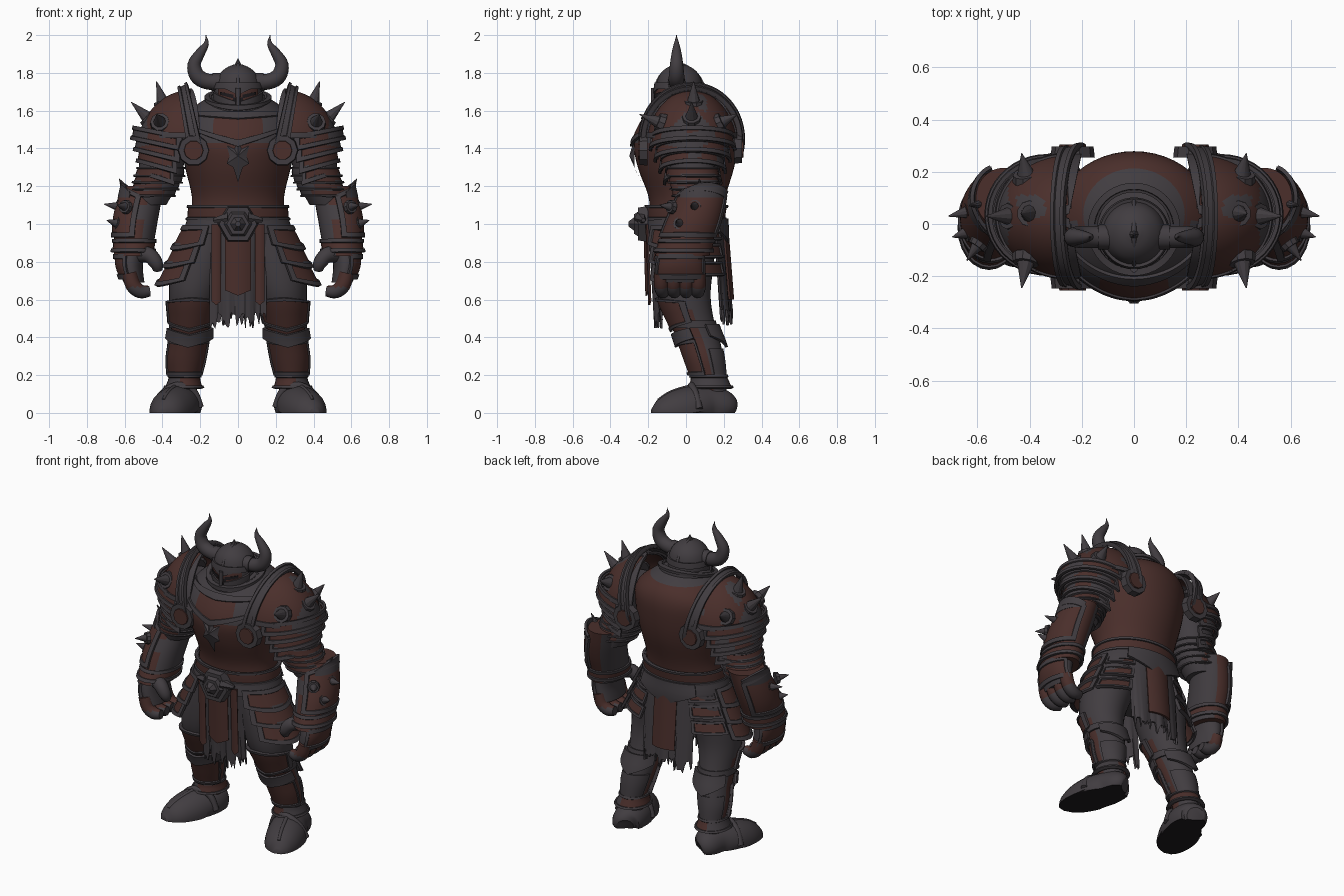
import bpy, bmesh, math, random
from mathutils import Vector, noise

random.seed(4)
if "Cube" in bpy.data.objects:
    bpy.data.objects.remove(bpy.data.objects["Cube"])

STEEL, RUST, DARK = 0, 1, 2
mats = []
for label, col in (("dark steel", (.053, .046, .052)), ("rust red", (.069, .028, .024)),
                   ("black gap", (.012, .010, .012))):
    m = bpy.data.materials.new(label)
    m.use_nodes = True
    m.diffuse_color = (*col, 1)
    m.node_tree.nodes["Principled BSDF"].inputs["Base Color"].default_value = (*col, 1)
    mats.append(m)


def finish(name, bm, mirror):
    bmesh.ops.recalc_face_normals(bm, faces=bm.faces[:])
    for f in bm.faces:
        f.smooth = True
    for e in bm.edges:
        e.smooth = len(e.link_faces) == 2 and e.calc_face_angle(0) < .6
    me = bpy.data.meshes.new(name)
    bm.to_mesh(me)
    bm.free()
    ob = bpy.data.objects.new(name, me)
    bpy.context.collection.objects.link(ob)
    for m in mats:
        me.materials.append(m)
    if mirror:
        ob.modifiers.new("mirror", 'MIRROR').use_mirror_merge = False


def smooth(rows, n=4):
    """Catmull-Rom resampling of rows of numbers."""
    out = []
    for i in range(len(rows) - 1):
        near = (rows[max(i - 1, 0)], rows[i], rows[i + 1], rows[min(i + 2, len(rows) - 1)])
        for t in (k / n for k in range(n)):
            out.append(tuple(.5 * (2*q + (r-p)*t + (2*p - 5*q + 4*r - s)*t*t + (3*q - p - 3*r + s)*t**3)
                             for p, q, r, s in zip(*near)))
    return out + [tuple(rows[-1])]


def skin(name, rings, paint, mirror):
    """Joins rings of points into a closed tube."""
    bm = bmesh.new()
    vs = [[bm.verts.new(p) for p in ring] for ring in rings]
    n = len(vs[0])
    for a, b in zip(vs, vs[1:]):
        for i in range(n):
            bm.faces.new((a[i], b[i], b[(i + 1) % n], a[(i + 1) % n]))
    bm.faces.new(vs[0])
    bm.faces.new(vs[-1])
    bmesh.ops.recalc_face_normals(bm, faces=bm.faces[:])
    for f in bm.faces:
        f.material_index = paint(f.calc_center_median(), f.normal) if callable(paint) else paint
    finish(name, bm, mirror)


def loft(name, rows, paint=STEEL, mirror=True, seg=32):
    """Stacks ellipses (z, x, y, rx, ry); returns them for wrapping plates."""
    rows = smooth(rows)
    turn = [math.tau * i / seg for i in range(seg)]
    skin(name, [[(x + rx * math.sin(a), y - ry * math.cos(a), z) for a in turn]
                for z, x, y, rx, ry in rows], paint, mirror)
    return rows


def tube(name, rows, paint=STEEL, mirror=True, seg=12, floor=None):
    """Sweeps a circle along rows (x, y, z, radius)."""
    rows = smooth(rows) if len(rows) > 2 else rows
    pts = [Vector(r[:3]) for r in rows]
    rings, q, last = [], None, None
    for i, r in enumerate(rows):
        t = (pts[min(i + 1, len(pts) - 1)] - pts[max(i - 1, 0)]).normalized()
        q = t.to_track_quat('Z', 'Y') if q is None else last.rotation_difference(t) @ q
        last = t
        ring = [pts[i] + q @ Vector((math.cos(math.tau * k / seg), math.sin(math.tau * k / seg), 0)) * max(r[3], .002)
                for k in range(seg)]
        if floor is not None:
            for p in ring:
                p.z = max(p.z, floor)
        rings.append(ring)
    skin(name, rings, paint, mirror)


def plate(name, f, fill=RUST, trim=(.1, .15), mirror=True, nu=24, nv=10, thick=.015, lift=.008, closed=False):
    """Thick sheet f(u, v) with a raised steel border."""
    bm = bmesh.new()
    cols = nu if closed else nu + 1
    vs = [[bm.verts.new(f(i / nu, j / nv)) for j in range(nv + 1)] for i in range(cols)]
    border = []
    for i in range(nu):
        for j in range(nv):
            a, b = vs[i], vs[(i + 1) % cols]
            face = bm.faces.new((a[j], a[j + 1], b[j + 1], b[j]))
            u, v = (i + .5) / nu, (j + .5) / nv
            edge = min(v, 1 - v) < trim[1] or (not closed and min(u, 1 - u) < trim[0])
            face.material_index = STEEL if edge else fill(face.calc_center_median()) if callable(fill) else fill
            if edge:
                border.append(face)
    bm.normal_update()
    if border and lift:
        bmesh.ops.inset_region(bm, faces=border, thickness=.002, depth=lift)
    bmesh.ops.solidify(bm, geom=bm.faces[:], thickness=thick)
    finish(name, bm, mirror)


def wrap(name, rows, arc, top, low, off=.012, flare=0, **kw):
    """Plate wrapped round a loft, from angle to angle (0 = front, 90 = left)."""
    def f(u, v):
        a = math.radians(arc[0] + (arc[1] - arc[0]) * u)
        t, l = (e(u) if callable(e) else e for e in (top, low))
        z = t + (l - t) * v
        p, q = next(((p, q) for p, q in zip(rows, rows[1:]) if p[0] >= z >= q[0]), (rows[0],) * 2 if z > rows[0][0] else (rows[-1],) * 2)
        k = (p[0] - z) / (p[0] - q[0]) if p[0] != q[0] else 0
        _, x, y, rx, ry = (m + (n - m) * k for m, n in zip(p, q))
        grow = off + flare * v
        return (x + (rx + grow) * math.sin(a), y - (ry + grow) * math.cos(a), z)
    plate(name, f, closed=arc[1] - arc[0] == 360, **kw)


def worn(test):
    """Rust where the test holds, with steel showing in worn patches."""
    return lambda c, n=None: RUST if test(c, n) and noise.noise(c * 8) < .45 else STEEL


vee = lambda base, rise: lambda u: base + rise * abs(2 * u - 1)
STRIP = dict(trim=(0, 1), lift=0)

# Torso, breastplate and collar
torso = loft("torso", [(1.69, 0, .02, .12, .12), (1.63, 0, .04, .22, .195), (1.55, 0, .025, .295, .25),
                       (1.43, 0, 0, .305, .275), (1.3, 0, 0, .28, .255), (1.15, 0, .005, .245, .205),
                       (1.04, 0, 0, .25, .19), (.93, 0, 0, .25, .18), (.78, 0, 0, .18, .14)],
             lambda c, n: RUST if 1.06 < c.z < (1.645 if c.y > 0 else 1.42) and abs(c.x) < .27 else STEEL, False, 48)
wrap("breastplate", torso, (-62, 62), 1.59, vee(1.41, .11), mirror=False, trim=(.05, .2), nu=40,
     fill=worn(lambda c, n: abs(c.x) < .13))


def collar(u, v):
    a = math.tau * u
    r = .205 - .05 * v * (1 - v) - .035 * (1 - v)
    dip = .05 * max(0, 1 - 6 * min(u, 1 - u)) * v
    return (r * math.sin(a), -.02 - r * math.cos(a), 1.625 - .045 * math.cos(a) + (.5 - v) * .1 - dip)


plate("collar", collar, STEEL, (0, .25), False, nu=40, thick=.025, closed=True)

# Chest ornament, a pointed badge
bm = bmesh.new()
half = [(0, .12), (.02, .06), (.06, .075), (.045, .02), (.06, -.02), (.025, -.04), (0, -.12)]
edge = [bm.verts.new((x, -.272, 1.34 + z)) for x, z in half + [(-x, z) for x, z in half[-2:0:-1]]]
mid = bm.verts.new((0, -.3, 1.36))
for i, e in enumerate(edge):
    bm.faces.new((e, edge[(i + 1) % len(edge)], mid))
bm.faces.new(edge)
for v in edge:
    v.co.y += .035 if v.co.z < 1.27 else 0
finish("chest_ornament", bm, False)

# Helmet with face guard, crest and horns
helmet = loft("helmet", [(1.845, 0, -.035, .02, .02), (1.825, 0, -.035, .065, .07), (1.78, 0, -.035, .108, .11),
                         (1.7, 0, -.035, .126, .126), (1.6, 0, -.035, .115, .124), (1.48, 0, -.04, .1, .11)], mirror=False)
wrap("face_shadow", helmet, (-12, 12), 1.67, 1.5, .004, mirror=False, fill=DARK, trim=(0, 0), thick=.004)
wrap("face_band", helmet, (-55, 55), 1.725, 1.65, .004, mirror=False, trim=(0, 0), thick=.004)
wrap("eye_slit", helmet, (10, 45), lambda u: 1.685 + .015 * u, lambda u: 1.665 + .02 * u, .01,
     fill=DARK, trim=(0, 0), thick=.004)
wrap("cheek_guard", helmet, (7, 75), lambda u: 1.65 + .05 * u, 1.49, .012, **STRIP)
wrap("brow_band", helmet, (-180, 180), 1.75, lambda u: 1.715 - .03 * max(0, 1 - abs(2 * u - 1) * 6),
     .012, mirror=False, nu=48, **STRIP)
tube("nose_guard", [(0, -.172, 1.72, .014), (0, -.178, 1.58, .008)], mirror=False)
tube("helmet_crest", [(0, -.158, 1.74, .008), (0, -.125, 1.795, .008), (0, -.035, 1.845, .01),
                      (0, .055, 1.795, .008), (0, .09, 1.74, .008)], mirror=False)
tube("helmet_point", [(0, -.04, 1.83, .025), (0, -.04, 1.875, 0)], mirror=False, seg=8)
tube("horn_socket", [(.09, -.05, 1.75, .048), (.138, -.05, 1.752, .047)])
tube("horn", [(.09, -.05, 1.75, .04), (.165, -.05, 1.755, .042), (.216, -.05, 1.785, .041), (.232, -.05, 1.845, .035),
              (.2, -.05, 1.905, .026), (.168, -.05, 1.955, .014), (.17, -.05, 2, 0)], seg=16)


# Shoulder guards: dome, arched rim, hanging bands, discs
def dome(u, v):
    a, e = math.radians(200 * (u - .5)), math.radians(88 - 86 * v)
    return (.25 + .275 * math.cos(e) * math.cos(a), .03 + .235 * math.cos(e) * math.sin(a), 1.45 + .26 * math.sin(e) ** 1.2)


def arch(u, v):
    a = math.radians(210 * (u - .5))
    return (.2 + .068 * math.cos(a) + (.075 - .025 * math.cos(a)) * v,
            .03 + (.275 - .015 * v) * math.sin(a), 1.45 + (.295 - .025 * v) * math.cos(a))


plate("shoulder_dome", dome, worn(lambda c, n: c.x < .48), (.06, .12), nu=48, nv=20)
plate("shoulder_arch", arch, STEEL, (0, .3), nu=36, thick=.02)
for i in range(4):
    z, r = 1.47 - .06 * i, .215 - .025 * i
    band = [(2, .335 + .01 * i, .035, r, r - .005), (0, .335 + .01 * i, .035, r, r - .005)]
    wrap("shoulder_band", band, (-10, 190), lambda u: z + .05 * math.sin(math.pi * u),
         lambda u: z - .085 + .06 * math.sin(math.pi * u), 0, .015, trim=(.04, .3),
         fill=worn(lambda c, n: noise.noise(c * 6) < .2))
for y, d, z in ((-.235, -1, 1.39), (.285, 1, 1.4)):
    tube("shoulder_disc", [(.235, y - d * .03, z, .085), (.235, y + d * .012, z, .08)], seg=10)
    tube("shoulder_disc_centre", [(.235, y, z, .055), (.235, y + d * .02, z, .05)], RUST, seg=10)


def spike(name, base, tip, r):
    b, t = Vector(base), Vector(tip)
    tube(name, [(*b, r * 1.3), (*b.lerp(t, .25), r * 1.15)], seg=10)
    tube(name, [(*b, r), (*t, 0)], seg=10)


for base, tip in (((.39, .04, 1.62), (.432, .04, 1.755)), ((.46, .03, 1.545), (.565, .03, 1.645)),
                  ((.41, -.12, 1.53), (.43, -.245, 1.58)), ((.41, .17, 1.53), (.43, .27, 1.58))):
    spike("shoulder_spike", base, tip, .043)

# Arms, bracers and gauntlets
arm = loft("upper_arm", [(1.52, .36, .03, .12, .14), (1.38, .395, .03, .12, .135), (1.24, .42, .04, .115, .12),
                         (1.1, .48, .06, .1, .1)])
for i in range(4):
    wrap("elbow_band", arm, (-180, 180), 1.3 - .035 * i, 1.25 - .035 * i, .004, .012, trim=(0, .2),
         fill=worn(lambda c, n: c.x > .4))
bracer = loft("bracer", [(1.2, .5, .1, .105, .115), (1.1, .525, .07, .115, .13), (1, .543, .035, .115, .14),
                         (.9, .55, 0, .105, .14), (.83, .558, -.02, .1, .145)],
              worn(lambda c, n: n.x > -.4))
wrap("bracer_cuff", bracer, (-180, 180), .92, .85, .003, .008, trim=(0, .3))
wrap("bracer_plate", bracer, (0, 165), lambda u: 1.15 + .05 * math.sin(math.pi * u), .93, .008, trim=(.08, .12))
wrap("elbow_guard", bracer, (30, 160), lambda u: 1.17 + .05 * math.sin(math.pi * u), 1.14, .022, -.012, **STRIP)
for base, tip in (((.57, .08, 1.15), (.63, .07, 1.24)), ((.62, .05, 1.09), (.71, .03, 1.105)),
                  ((.63, -.03, 1), (.695, -.05, 1.02)), ((.59, -.07, 1.09), (.64, -.14, 1.1))):
    spike("bracer_spike", base, tip, .03)
hand = loft("hand", [(.87, .565, -.02, .08, .11), (.78, .572, -.03, .068, .12), (.69, .55, -.03, .055, .12)])
wrap("hand_plate", hand, (15, 165), .84, .71, .008, .004, trim=(.1, .2))
for i in range(4):
    y = -.13 + .065 * i
    tube("finger", [(.575, y, .74, .04), (.555, y, .675, .04), (.515, y * .95, .643, .037), (.468, y * .9, .645, .028)],
         lambda c, n: RUST if c.z > .665 else STEEL)
tube("thumb", [(.53, -.08, .84, .045), (.47, -.12, .835, .042), (.432, -.13, .79, .036), (.425, -.12, .755, .024)])

# Legs, leg plates and boots
leg = loft("leg", [(.95, .15, 0, .14, .16), (.78, .2, -.01, .155, .155), (.62, .235, -.01, .13, .14),
                   (.48, .25, .03, .105, .12), (.38, .26, .07, .096, .11), (.28, .275, .1, .09, .1),
                   (.17, .285, .125, .07, .085), (.08, .29, .13, .075, .09)],
           worn(lambda c, n: c.z < .6 and n.y < .2))
wrap("thigh_plate", leg, (-85, 90), vee(.61, -.02), vee(.43, .05), .012, trim=(.08, .15))
wrap("knee_guard", leg, (-80, 80), vee(.41, .04), vee(.345, .05), .025, .008, **STRIP)
wrap("shin_plate", leg, (-75, 80), vee(.37, .02), .2, .01, .006, trim=(.06, .1))
wrap("calf_plate", leg, (110, 250), .34, .19, .008, **STRIP)
wrap("knee_strap", leg, (-180, 180), .49, .45, .01, **STRIP)
wrap("back_knee_flap", leg, (120, 240), vee(.47, 0), vee(.35, .06), .025, .01, **STRIP)
wrap("ankle_cuff", leg, (-180, 180), .2, .13, .006, .025, trim=(0, .25), fill=worn(lambda c, n: c.x < .3))
tube("boot", [(.27, .24, .02, .05), (.285, .21, .03, .085), (.295, .12, .04, .105), (.335, .02, .02, .12),
              (.37, -.08, .005, .105), (.395, -.145, 0, .07), (.405, -.18, 0, .025)],
     lambda c, n: DARK if n.z < -.9 else STEEL, seg=24, floor=0)
tube("boot_ridge", [(.305, .08, .145, .012), (.335, .02, .138, .012), (.37, -.08, .108, .011), (.395, -.145, .068, .009)])
tube("boot_strap", [(.2, .06, .03, .02), (.24, .05, .12, .02), (.32, .03, .145, .02), (.4, .05, .1, .02),
                    (.44, .07, .02, .02)], floor=0)

# Belt, hip plates, buckle and cloths
wrap("belt", torso, (-180, 180), 1.1, 1.02, .018, mirror=False, trim=(0, .2), nu=48)
wrap("belt_skirt", torso, (-180, 180), 1.02, .95, .02, .015, mirror=False, nu=48, **STRIP)
wrap("back_belt_vee", torso, (140, 220), 1.03, vee(.88, .08), .035, .02, mirror=False, **STRIP)
hip = [(1.02, 0, 0, .265, .2), (.66, 0, 0, .42, .23)]
for i in range(3):
    top = .99 - .095 * i
    wrap("hip_plate", hip, (32 + 5 * i, 112), top, lambda u: top - .1 - .03 * math.sin(math.pi * u), .01, .012,
         trim=(.1, .16))
    wrap("rear_hip_plate", hip, (112, 152), top, top - .075, -.01, .012, trim=(.1, .2))
tube("buckle", [(0, -.2, 1, .11), (0, -.255, 1, .1)], mirror=False, seg=6)
tube("buckle_rim", [(0, -.24, 1, .085), (0, -.275, 1, .06)], mirror=False, seg=6)
tube("buckle_stud", [(0, -.27, 1, .045), (0, -.305, 1, .015)], mirror=False, seg=6)
tube("buckle_wing", [(.05, -.24, 1.03, .035), (.13, -.225, 1.02, .012)], seg=6)


def cloth(name, x, width, top, low, y0, y1, fill, rag=0, mirror=False, point=0):
    ends = [low + rag * random.random() for _ in range(41)]

    def f(u, v):
        s = 2 * u - 1
        z = top + (ends[round(u * 40)] + point * abs(s) - top) * v
        fold = .008 * math.cos(s * 9) * v if rag else 0
        return (x + s * width, y0 + (y1 - y0) * v + fold - .25 * s * s * width * (1 if y0 > 0 else -1), z)
    plate(name, f, fill, (0, 0), mirror, nu=40, thick=.012)


cloth("front_cloth", 0, .15, .95, .44, -.2, -.165, STEEL, .1)
cloth("front_panel", 0, .07, .95, .62, -.225, -.215, RUST, point=.03)
cloth("front_strap", .115, .024, 1, .57, -.215, -.2, RUST, mirror=True, point=.02)
cloth("back_cloth", 0, .17, .98, .46, .19, .23, STEEL, .09)
cloth("back_panel", 0, .075, .95, .6, .215, .243, RUST)
